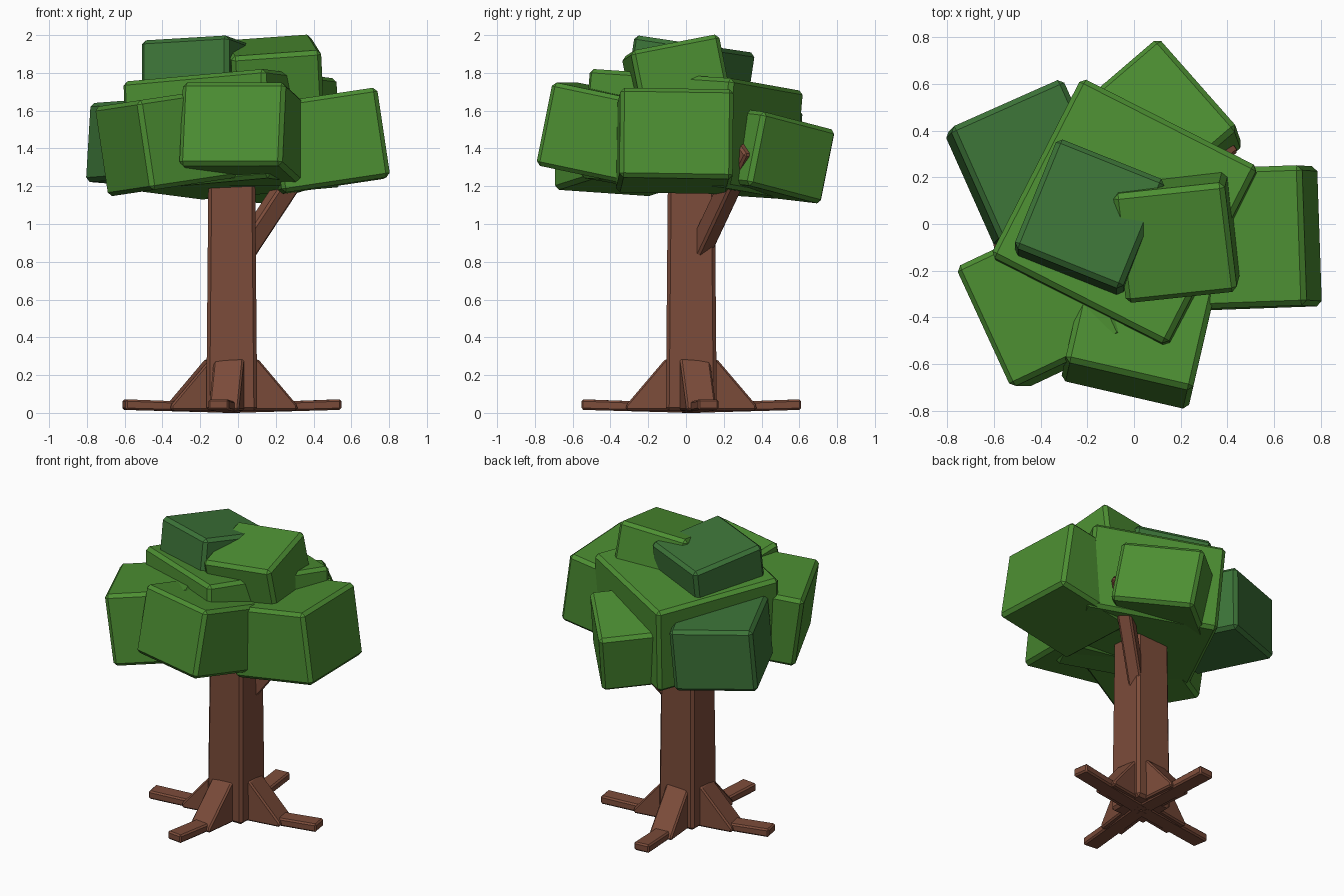
import bpy, bmesh, math
from mathutils import Matrix, Vector

if "Cube" in bpy.data.objects:
    bpy.data.objects.remove(bpy.data.objects["Cube"])


def material(name, rgb):
    lin = [(c / 255 / 12.92) if c < 11 else ((c / 255 + 0.055) / 1.055) ** 2.4 for c in rgb]
    m = bpy.data.materials.new(name)
    m.use_nodes = True
    m.diffuse_color = (*lin, 1)
    m.node_tree.nodes["Principled BSDF"].inputs["Base Color"].default_value = (*lin, 1)
    return m


BARK = material("bark brown", (124, 76, 58))
LEAF = material("leaf green", (76, 142, 50))
DARK = material("dark leaf green", (60, 116, 56))


def add(name, bm, mat, matrix, bevel):
    """Turn a bmesh into a chamfered, flat-shaded object."""
    bmesh.ops.recalc_face_normals(bm, faces=bm.faces)
    bmesh.ops.bevel(bm, geom=bm.edges[:], offset=bevel, segments=1, affect='EDGES')
    mesh = bpy.data.meshes.new(name)
    bm.to_mesh(mesh)
    bm.free()
    mesh.materials.append(mat)
    obj = bpy.data.objects.new(name, mesh)
    obj.matrix_world = matrix
    bpy.context.collection.objects.link(obj)
    return obj


def box(size, taper=1.0):
    bm = bmesh.new()
    bmesh.ops.create_cube(bm, size=1, matrix=Matrix.Diagonal((*size, 1)))
    for v in bm.verts:
        if v.co.z > 0:
            v.co.x *= taper
            v.co.y *= taper
    return bm


def prism(profile, width):
    """Extrude an x-z profile sideways along y."""
    bm = bmesh.new()
    face = bm.faces.new([bm.verts.new((x, -width / 2, z)) for x, z in profile])
    ext = bmesh.ops.extrude_face_region(bm, geom=[face])
    verts = [g for g in ext["geom"] if isinstance(g, bmesh.types.BMVert)]
    bmesh.ops.translate(bm, verts=verts, vec=(0, width, 0))
    return bm


def pose(loc, up, yaw):
    """Place at loc, spin by yaw degrees, then lean the top towards up."""
    lean = Vector((0, 0, 1)).rotation_difference(Vector((*up, 1))).to_matrix().to_4x4()
    return Matrix.Translation(loc) @ lean @ Matrix.Rotation(math.radians(yaw), 4, 'Z')


# Trunk and side branch
CX, CY = -0.033, 0.028
add("trunk", box((0.27, 0.27, 1.34), 0.91), BARK, pose((CX, CY, 0.68), (0, 0), 0), 0.018)
add("branch", box((0.11, 0.09, 0.75)), BARK, pose((0.2, 0.19, 1.11), (0.66, 0.47), 35), 0.012)

# Root flares and flat root tips
flare = [(0, 0.012), (0.34, 0.012), (0.34, 0.04), (0.13, 0.285), (0, 0.285)]
root = [(0, 0), (0.58, 0.016), (0.58, 0.072), (0, 0.05)]
for side, yaw in (("left", 9), ("back", 95), ("right", 190), ("front", 263)):
    m = pose((CX, CY, 0), (0, 0), yaw)
    add(side + "_root_flare", prism(flare, 0.16), BARK, m, 0.01)
    add(side + "_root", prism(root, 0.11), BARK, m, 0.01)

# Foliage blocks: name, material, centre, size, lean of the top, yaw
blocks = (
    ("main_foliage", LEAF, (-0.03, 0.03, 1.475), (0.85, 0.86, 0.58), (-0.045, 0.09), -27),
    ("upper_dark_foliage", DARK, (-0.19, 0.02, 1.775), (0.5, 0.51, 0.36), (0, 0.15), -22),
    ("upper_foliage", LEAF, (0.185, -0.045, 1.75), (0.48, 0.48, 0.4), (-0.05, -0.2), 6.5),
    ("front_foliage", LEAF, (0.03, -0.42, 1.475), (0.56, 0.57, 0.45), (0.045, 0.2), -13),
    ("left_foliage", LEAF, (0.475, -0.06, 1.44), (0.58, 0.6, 0.48), (-0.15, 0.01), 2),
    ("front_right_foliage", LEAF, (-0.37, -0.33, 1.435), (0.54, 0.57, 0.48), (-0.15, 0), 25),
    ("back_right_foliage", DARK, (-0.45, 0.26, 1.42), (0.53, 0.54, 0.42), (0.06, 0.06), 24),
    ("back_foliage", LEAF, (0.09, 0.4, 1.37), (0.52, 0.53, 0.4), (-0.07, 0.2), 41),
)
for name, mat, loc, size, up, yaw in blocks:
    add(name, box(size), mat, pose(loc, up, yaw), 0.022)
